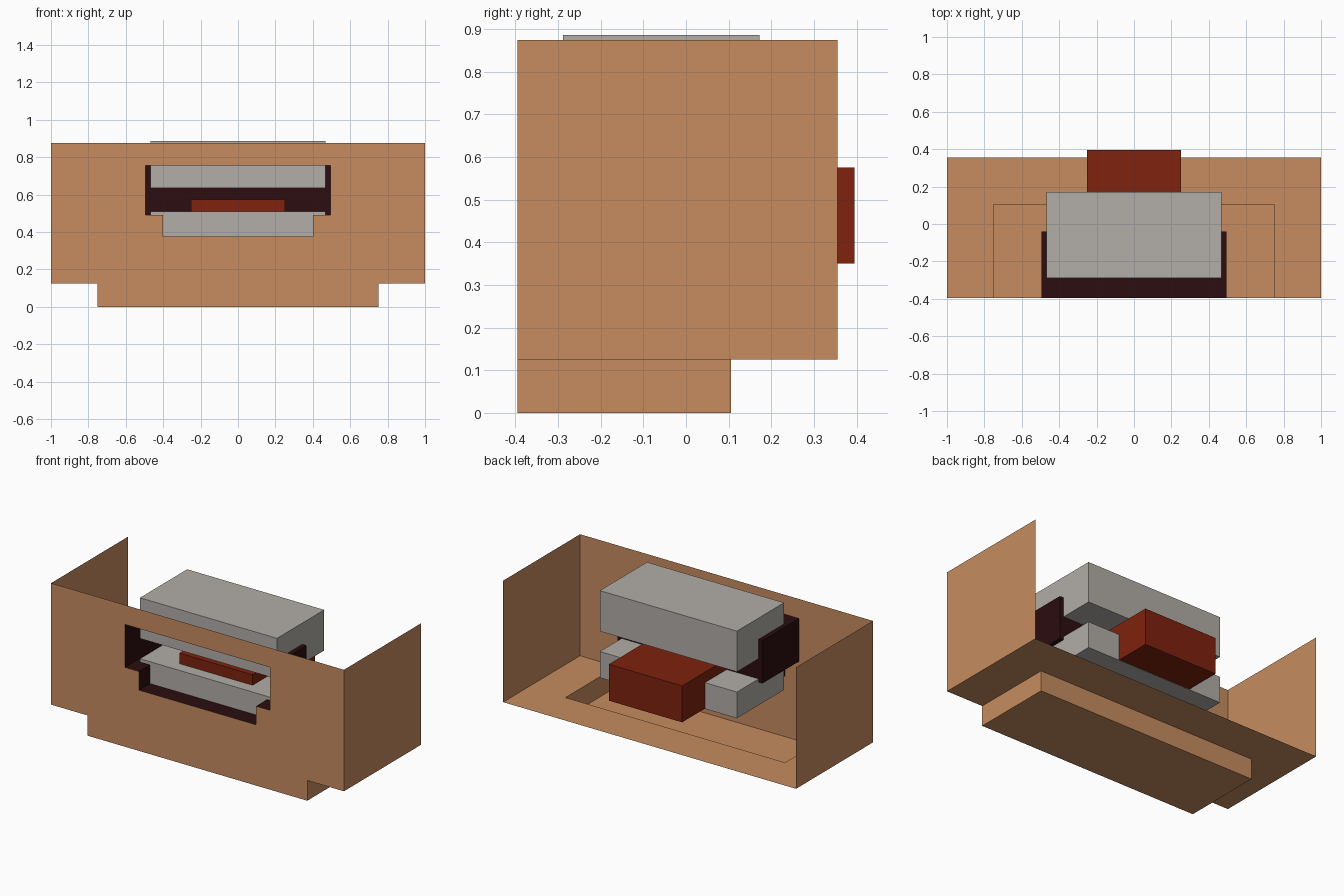
import bpy, bmesh

if "Cube" in bpy.data.objects:
    bpy.data.objects.remove(bpy.data.objects["Cube"])


def material(name, rgb):
    m = bpy.data.materials.new(name)
    m.diffuse_color = (*rgb, 1)
    m.use_nodes = True
    m.node_tree.nodes["Principled BSDF"].inputs["Base Color"].default_value = m.diffuse_color
    return m


TAN = material("warm_tan", (0.57, 0.262, 0.115))
GREY = material("light_grey", (0.445, 0.423, 0.392))
RED = material("deep_red", (0.209, 0.016, 0.0044))
DARK = material("dark_maroon", (0.025, 0.004, 0.005))


def sheet_object(name, polys, mat):
    """Object made of flat single-sided panels, welded together."""
    bm = bmesh.new()
    for poly in polys:
        bm.faces.new([bm.verts.new(p) for p in poly])
    bmesh.ops.remove_doubles(bm, verts=bm.verts, dist=1e-4)
    me = bpy.data.meshes.new(name)
    bm.to_mesh(me)
    bm.free()
    me.materials.append(mat)
    ob = bpy.data.objects.new(name, me)
    bpy.context.collection.objects.link(ob)
    return ob


def box(name, lo, hi, mat):
    bpy.ops.mesh.primitive_cube_add(size=1)
    ob = bpy.context.object
    ob.name = name
    for v in ob.data.vertices:
        v.co = [(a + b) / 2 + c * (b - a) for a, b, c in zip(lo, hi, v.co)]
    ob.data.materials.append(mat)
    return ob


# Main dimensions
FRONT, BACK, CHIN_BACK, CAVITY_BACK = -0.395, 0.355, 0.105, -0.04
FLOOR, TOP = 0.125, 0.875
CHIN_X, LIP_X, LOW_X = 0.75, 0.495, 0.4
LIP_TOP, LIP_STEP, LIP_LOW = 0.755, 0.49, 0.375

# Front panel: grid of cells with the stepped mouth opening left out
xs = [-1, -CHIN_X, -LIP_X, -LOW_X, LOW_X, LIP_X, CHIN_X, 1]
zs = [0, FLOOR, LIP_LOW, LIP_STEP, LIP_TOP, TOP]
cells = []
for x0, x1 in zip(xs, xs[1:]):
    for z0, z1 in zip(zs, zs[1:]):
        cx, cz = abs(x0 + x1) / 2, (z0 + z1) / 2
        beside_chin = cz < FLOOR and cx > CHIN_X
        mouth = (LIP_STEP < cz < LIP_TOP and cx < LIP_X) or \
                (LIP_LOW < cz < LIP_STEP and cx < LOW_X)
        if not (beside_chin or mouth):
            cells.append([(x0, FRONT, z0), (x1, FRONT, z0),
                          (x1, FRONT, z1), (x0, FRONT, z1)])
sheet_object("front_panel", cells, TAN)

# Side walls
for name, s in (("right_wall", 1), ("left_wall", -1)):
    wall = [(s, FRONT, FLOOR), (s, BACK, FLOOR), (s, BACK, TOP), (s, FRONT, TOP)]
    sheet_object(name, [wall[::s]], TAN)


def flat(x0, x1, y0, y1, z):
    return [(x0, y0, z), (x0, y1, z), (x1, y1, z), (x1, y0, z)]


# Floor around the chin pocket
sheet_object("jaw_floor", [
    flat(-1, -CHIN_X, FRONT, CHIN_BACK, FLOOR),
    flat(CHIN_X, 1, FRONT, CHIN_BACK, FLOOR),
    flat(-1, 1, CHIN_BACK, BACK, FLOOR)], TAN)

# Sunken chin: bottom, back and both sides
C, B = CHIN_X, CHIN_BACK
sheet_object("chin", [
    flat(-C, C, FRONT, B, 0),
    [(C, B, 0), (-C, B, 0), (-C, B, FLOOR), (C, B, FLOOR)],
    [(C, FRONT, 0), (C, B, 0), (C, B, FLOOR), (C, FRONT, FLOOR)],
    [(-C, B, 0), (-C, FRONT, 0), (-C, FRONT, FLOOR), (-C, B, FLOOR)]], TAN)

# Mouth cavity: stepped outline swept backwards and closed at the back
half = [(LOW_X, LIP_LOW), (LOW_X, LIP_STEP), (LIP_X, LIP_STEP), (LIP_X, LIP_TOP)]
outline = half + [(-x, z) for x, z in reversed(half)]
panels = [[(x, CAVITY_BACK, z) for x, z in outline]]
for (x0, z0), (x1, z1) in zip(outline, outline[1:] + outline[:1]):
    panels.append([(x0, FRONT, z0), (x1, FRONT, z1),
                   (x1, CAVITY_BACK, z1), (x0, CAVITY_BACK, z0)])
sheet_object("mouth_cavity", panels, DARK)

# Teeth and tongue
box("upper_teeth", (-0.468, -0.288, 0.635), (0.468, 0.172, 0.886), GREY)
box("lower_teeth", (-0.468, -0.288, 0.348), (0.468, 0.172, 0.51), GREY)
box("tongue", (-0.25, -0.215, 0.35), (0.25, 0.395, 0.575), RED)
